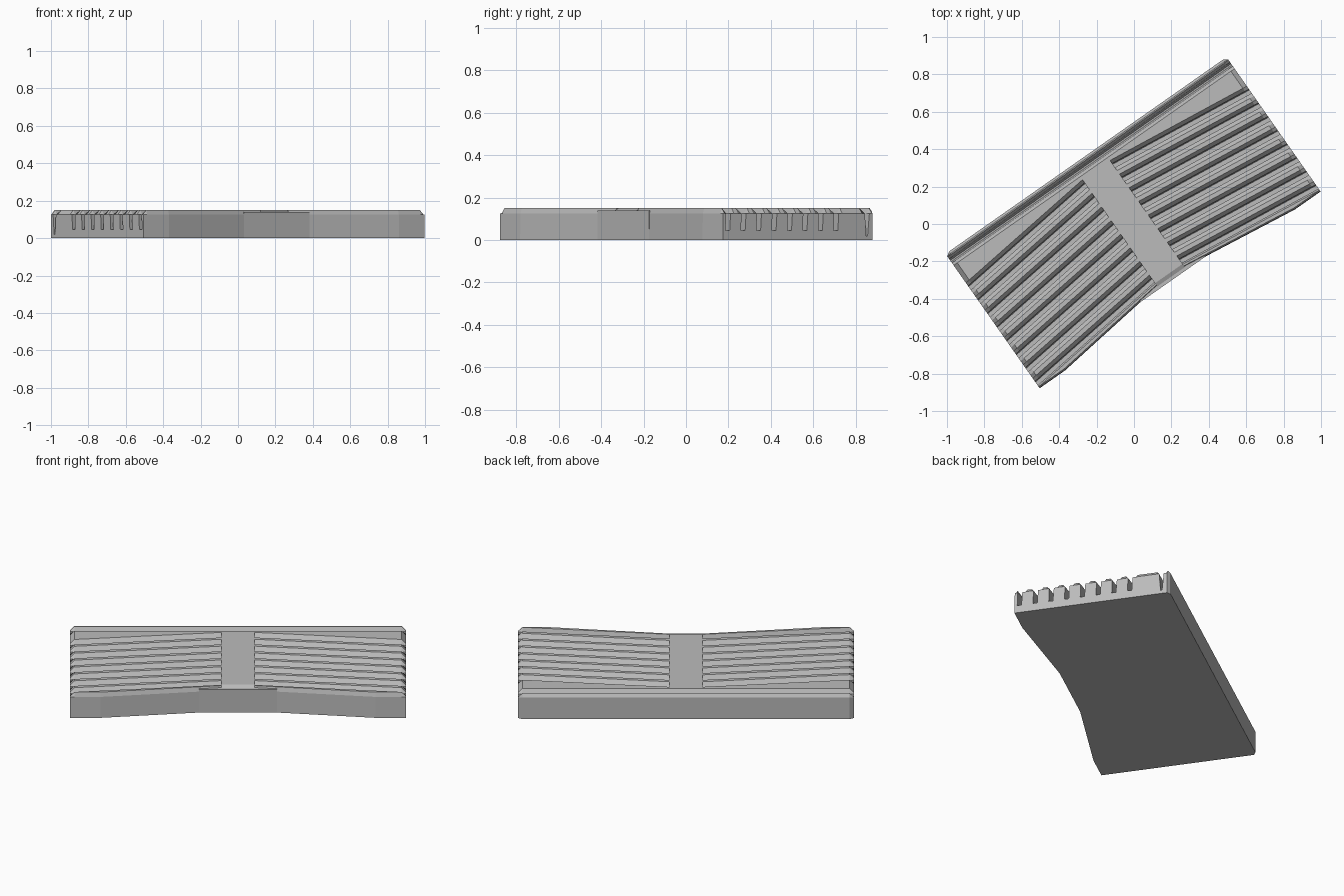
import bpy, bmesh, math
from mathutils import Matrix

cube = bpy.data.objects.get("Cube")
if cube:
    bpy.data.objects.remove(cube, do_unlink=True)

grey = bpy.data.materials.new("plain grey")
grey.use_nodes = True
colour = (0.5, 0.5, 0.5, 1)
grey.diffuse_color = colour
grey.node_tree.nodes["Principled BSDF"].inputs["Base Color"].default_value = colour

TURN = Matrix.Rotation(math.radians(35), 4, 'Z')
TOP, SHOULDER = 0.15, 0.125
STRIP = 0.09          # half width of the plain middle strip
SHEAR = 0.114         # how far the ridges sweep forward
PITCH, SLOTS = 0.089, 8

# Back edge: body slope, deep slot and chamfered rail
BACK = [(0.372, TOP), (0.388, SHOULDER), (0.396, 0.02), (0.404, 0.02),
        (0.414, SHOULDER), (0.428, TOP), (0.434, TOP), (0.447, 0.13), (0.447, 0)]


def loft(name, sections):
    """Skin closed rings of points, one after another, and cap both ends."""
    bm = bmesh.new()
    rings = [[bm.verts.new(p) for p in s] for s in sections]
    for a, b in zip(rings, rings[1:]):
        for i in range(len(a)):
            j = (i + 1) % len(a)
            bm.faces.new((a[i], a[j], b[j], b[i]))
    bm.faces.new(rings[0])
    bm.faces.new(rings[-1][::-1])
    bmesh.ops.recalc_face_normals(bm, faces=bm.faces)
    mesh = bpy.data.meshes.new(name)
    bm.to_mesh(mesh)
    bm.free()
    mesh.materials.append(grey)
    ob = bpy.data.objects.new(name, mesh)
    ob.matrix_world = TURN
    bpy.context.collection.objects.link(ob)
    return ob


def ridge_profile():
    """Slots with sloped shoulders, front to back, at the middle strip."""
    pts = []
    for k in range(SLOTS):
        c = -0.304 + PITCH * k
        if k:
            pts += [(c - 0.033, TOP), (c - 0.013, SHOULDER)]
        else:
            pts += [(c - 0.022, TOP), (c - 0.013, SHOULDER)]
        pts += [(c - 0.016, 0.045), (c + 0.008, 0.045),
                (c + 0.013, SHOULDER), (c + 0.033, TOP)]
    return pts


def wing_section(u, side, end=False):
    """Cross-section of a ridged wing at distance u from the middle."""
    front = max(-0.43, -0.346 - 0.1275 * (u - STRIP))
    ring = [(front, 0), (front + 0.002, SHOULDER), (front + 0.01, TOP)]
    ring += [(v - SHEAR * (u - STRIP), z) for v, z in ridge_profile()]
    ring += BACK
    if end:   # chamfered outer end
        ring = [(min(v, 0.432), min(z, SHOULDER)) for v, z in ring]
    return [(side * u, v, z) for v, z in ring]


# Ridged wings, left and right
for side, name in ((1, "left_ridged_wing"), (-1, "right_ridged_wing")):
    loft(name, [wing_section(STRIP, side), wing_section(0.75, side),
                wing_section(0.893, side), wing_section(0.917, side, True)])

# Plain strip across the middle, carrying the rail between the wings
strip = [(-0.345, 0), (-0.345, 0.14), (-0.324, TOP)] + BACK
loft("middle_strip", [[(u, v, z) for v, z in strip] for u in (-STRIP, STRIP)])

# Slightly lower panel at the middle of the front wall
panel = [(-0.362, 0), (-0.362, 0.14), (-0.34, 0.14), (-0.34, 0)]
loft("front_panel", [[(u, v, z) for v, z in panel] for u in (-0.213, 0.213)])
